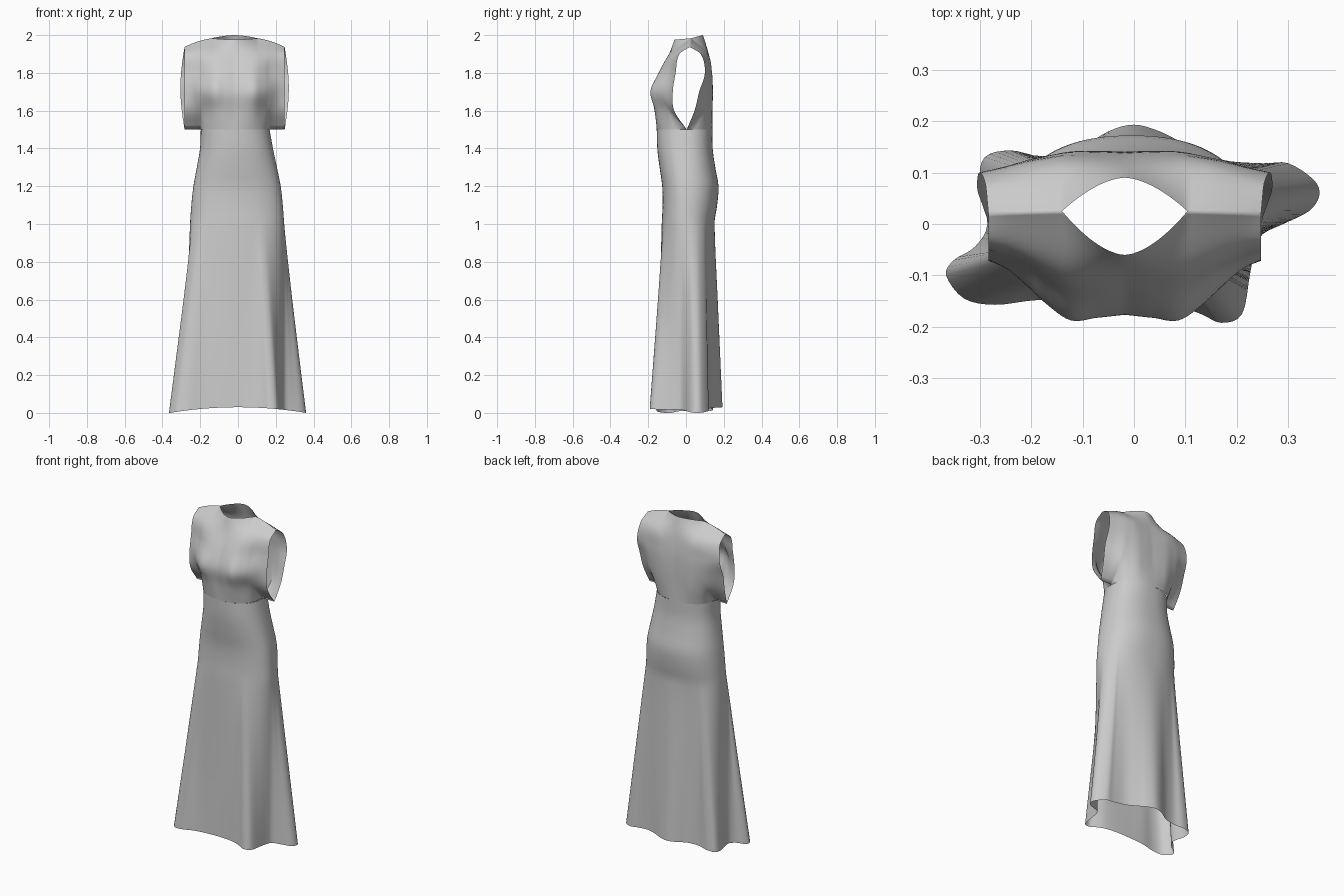
import bpy, bmesh, math

if "Cube" in bpy.data.objects:
    bpy.data.objects.remove(bpy.data.objects["Cube"])


def curve(xs, ys, x):
    """Smooth curve through the points (xs, ys), evaluated at x."""
    n = len(xs)
    i = 0
    while i < n - 2 and x > xs[i + 1]:
        i += 1

    def slope(k):
        a, b = max(k - 1, 0), min(k + 1, n - 1)
        return (ys[b] - ys[a]) / (xs[b] - xs[a])
    h = xs[i + 1] - xs[i]
    u = min(max((x - xs[i]) / h, 0), 1)
    return ((2*u**3 - 3*u*u + 1) * ys[i] + (u**3 - 2*u*u + u) * h * slope(i)
            + (3*u*u - 2*u**3) * ys[i + 1] + (u**3 - u*u) * h * slope(i + 1))


def add_grid(bm, rows, closed=False):
    vs = [[bm.verts.new(p) for p in r] for r in rows]
    n = len(vs[0])
    for a, b in zip(vs, vs[1:]):
        for j in range(n if closed else n - 1):
            k = (j + 1) % n
            bm.faces.new((a[j], a[k], b[k], b[j]))


bm = bmesh.new()
POW = 2.3          # squareness of the body cross-section
WAIST = 1.5        # height where the sleeves begin

# Skirt and hips: folded hem outline blended up into body sections
hem = [(.25, -.02), (.29, 0), (.34, .025), (.36, .055), (.35, .085), (.3, .118),
       (.25, .118), (.17, .125), (.1, .155), (.05, .18), (0, .193), (-.05, .18),
       (-.11, .145), (-.18, .132), (-.24, .143), (-.29, .13), (-.3, .08), (-.285, 0),
       (-.31, -.045), (-.35, -.07), (-.365, -.1), (-.33, -.145), (-.27, -.157),
       (-.19, -.148), (-.1, -.148), (0, -.15), (.08, -.158), (.13, -.175),
       (.17, -.192), (.21, -.175), (.225, -.1), (.235, -.05)]
m = len(hem)
idx = list(range(-2, m + 3))
hx = [hem[i % m][0] for i in idx]
hy = [hem[i % m][1] for i in idx]
outline = [(curve(idx, hx, k / 4), curve(idx, hy, k / 4)) for k in range(4 * m)]

zs = [0, .5, 1.0, 1.1, 1.2, 1.3, 1.4, 1.5]
half_w = [.248, .248, .248, .242, .231, .212, .193, .182]
front_d = [.128, .128, .128, .124, .126, .14, .152, .155]
back_d = [.15, .15, .15, .165, .172, .155, .141, .14]
shift = [-.005, -.005, -.005, -.005, -.005, -.006, -.008, -.015]


def body_ring(z):
    a, f, b, c = (curve(zs, s, z) for s in (half_w, front_d, back_d, shift))
    w = max(0, 1 - z / 1.03)
    ring = []
    for x, y in outline:
        t = math.atan2(y / .16, x / .3)
        ct, st = math.cos(t), math.sin(t)
        bx = c + a * math.copysign(abs(ct) ** (2 / POW), ct)
        by = (b if st > 0 else f) * math.copysign(abs(st) ** (2 / POW), st)
        lift = .03 * max(0, 1 - (x / .36) ** 2) * max(0, 1 - z / .5)
        ring.append((bx + (x - bx) * w, by + (y - by) * w, z + lift))
    return ring


add_grid(bm, [body_ring(WAIST * k / 50) for k in range(51)], closed=True)

# Bodice: front and back panels reaching out into open short sleeves
NECK, SIDE, WIDE = .46, .69, .265
cols = [0, .2, .4, .6, .7, .85, 1]
levels = [1.6, 1.7, 1.8, 1.9]
front = [[-.163, -.166, -.155, -.11, -.085, -.068, -.063],
         [-.176, -.182, -.187, -.15, -.125, -.09, -.07],
         [-.14, -.145, -.14, -.11, -.09, -.07, -.055],
         [-.09, -.09, -.085, -.07, -.06, -.045, -.035]]
back = [[.14, .14, .135, .11, .09, .06, .045],
        [.14, .142, .14, .125, .115, .09, .07],
        [.135, .137, .137, .128, .122, .11, .1],
        [.12, .12, .117, .11, .103, .09, .078]]


def top_edge(t, neck_y, neck_z):
    """Neckline near the middle, shoulder seam beyond it."""
    if t >= NECK:
        u = (t - NECK) / (1 - NECK)
        return .025 - .005 * u, 1.983 - .02 * u - .026 * u * u
    u = 1 - (t / NECK) ** 1.7
    return .025 + (neck_y - .025) * u, 1.983 + (neck_z - 1.983) * u


half = ([NECK * k / 14 for k in range(14)]
        + [NECK + (SIDE - NECK) * k / 8 for k in range(8)]
        + [SIDE + (1 - SIDE) * k / 8 for k in range(9)])
ts = [-t for t in reversed(half[1:])] + half

for table, depth, neck_y, neck_z, flare in ((front, -.155, -.06, 1.976, 0),
                                            (back, .14, .09, 2.0, .022)):
    rows = []
    for k in range(29):
        v = 1 - (1 - k / 28) ** 1.4
        row = []
        for s in ts:
            t = abs(s)
            ty, tz = top_edge(t, neck_y, neck_z)
            base = .004
            if t < SIDE:
                base = depth * (1 - (t / SIDE) ** POW) ** (1 / POW)
            ys = [base] + [curve(cols, r, t) for r in table] + [ty]
            z = WAIST + v * (tz - WAIST)
            y = curve([WAIST] + levels + [tz], ys, z)
            wide = WIDE + flare * t * math.sin(math.pi * v)
            row.append((-.018 + s * wide, y, z))
        rows.append(row)
    add_grid(bm, rows)

bmesh.ops.remove_doubles(bm, verts=bm.verts, dist=.0004)
bmesh.ops.recalc_face_normals(bm, faces=bm.faces)
for f in bm.faces:
    f.smooth = True
mesh = bpy.data.meshes.new("long_dress")
bm.to_mesh(mesh)
bm.free()
dress = bpy.data.objects.new("long_dress", mesh)
bpy.context.collection.objects.link(dress)
